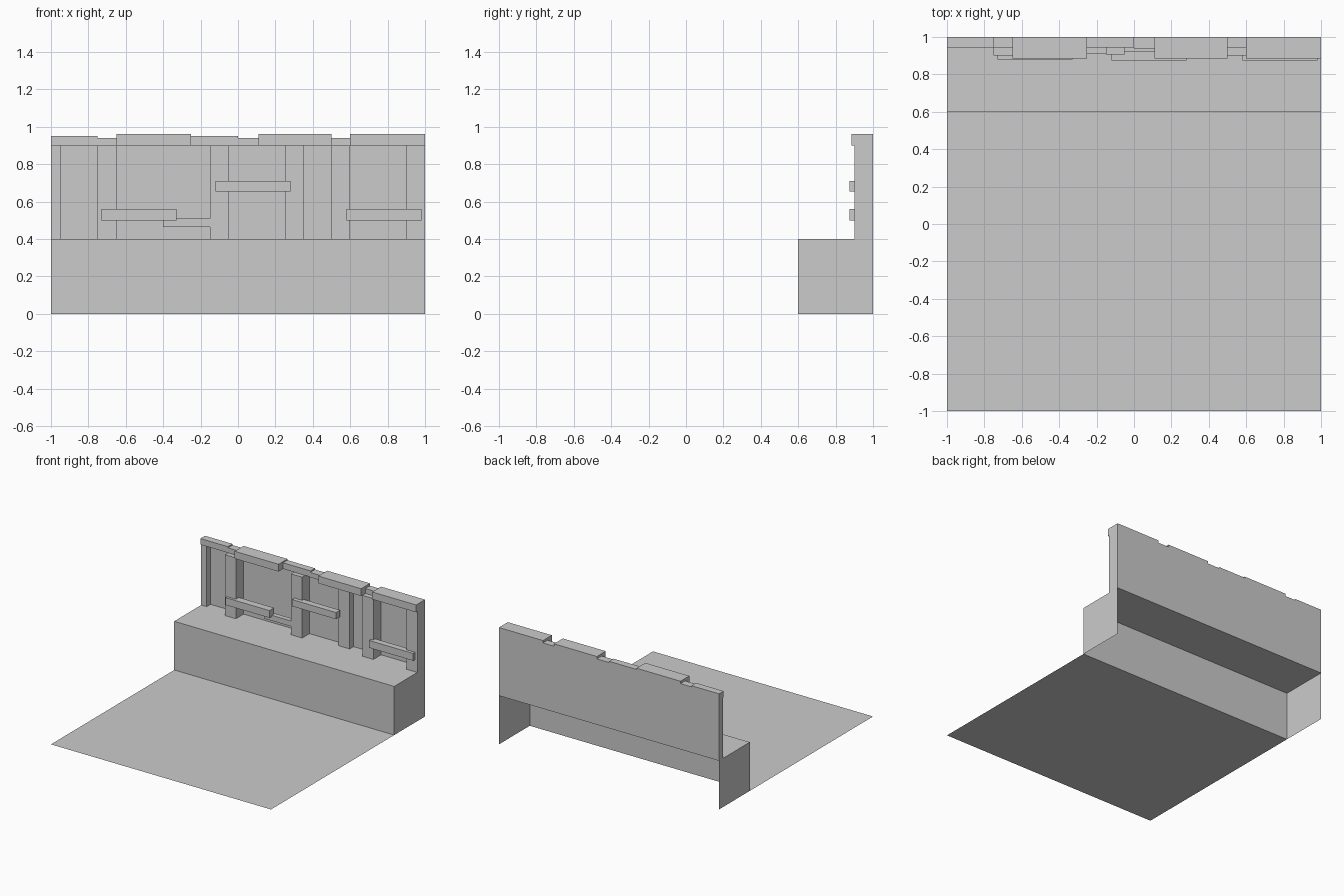
import bpy, bmesh

if "Cube" in bpy.data.objects:
    bpy.data.objects.remove(bpy.data.objects["Cube"])


def mesh_object(name, bm):
    mesh = bpy.data.meshes.new(name)
    bm.to_mesh(mesh)
    bm.free()
    obj = bpy.data.objects.new(name, mesh)
    bpy.context.collection.objects.link(obj)
    return obj


def strip(name, profile):
    """Sweep an open (y, z) profile across the full width as a thin sheet."""
    bm = bmesh.new()
    rows = [(bm.verts.new((-1, y, z)), bm.verts.new((1, y, z))) for y, z in profile]
    for (a, b), (c, d) in zip(rows, rows[1:]):
        bm.faces.new((a, b, d, c))
    return mesh_object(name, bm)


def box(name, x0, x1, y0, y1, z0, z1):
    bm = bmesh.new()
    bmesh.ops.create_cube(bm, size=1)
    for v in bm.verts:
        v.co.x = x1 if v.co.x > 0 else x0
        v.co.y = y1 if v.co.y > 0 else y0
        v.co.z = z1 if v.co.z > 0 else z0
    return mesh_object(name, bm)


# Floor, ledge (open below and behind) and back wall
strip("floor", [(-1, 0), (0.6, 0)])
strip("ledge", [(0.6, 0), (0.6, 0.4), (1, 0.4)])
strip("back_wall", [(1, 0.4), (1, 0.9)])
for side, x in (("left", -1), ("right", 1)):
    bm = bmesh.new()
    pts = [(0.6, 0), (1, 0), (1, 0.4), (0.6, 0.4)]
    face = bm.faces.new([bm.verts.new((x, y, z)) for y, z in pts])
    if x < 0:
        face.normal_flip()
    mesh_object("ledge_end_" + side, bm)

# Upright posts: x range and front y
for x0, x1, y in [(-1, -0.95, 0.95), (-0.75, -0.65, 0.9), (-0.15, -0.05, 0.905),
                  (0.25, 0.35, 0.95), (0.5, 0.6, 0.9), (0.9, 1, 0.9)]:
    box("post", x0, x1, y, 1, 0.4, 0.9)

# Coping stones of alternating depth and height along the top
for x0, x1, y, z in [(-1, -0.75, 0.94, 0.95), (-0.75, -0.65, 0.94, 0.94),
                     (-0.65, -0.25, 0.885, 0.96), (-0.25, 0, 0.943, 0.95),
                     (0, 0.11, 0.937, 0.94), (0.11, 0.5, 0.885, 0.96),
                     (0.5, 0.6, 0.94, 0.94), (0.6, 1, 0.885, 0.96)]:
    box("coping_stone", x0, x1, y, 1, 0.9, z)

# Horizontal planks across the posts
box("plank_left", -0.73, -0.33, 0.88, 0.94, 0.5, 0.56)
box("plank_middle", -0.12, 0.28, 0.873, 0.925, 0.655, 0.71)
box("plank_right", 0.58, 0.98, 0.875, 0.925, 0.5, 0.56)
box("plank_low", -0.4, -0.15, 0.91, 0.95, 0.465, 0.51)
